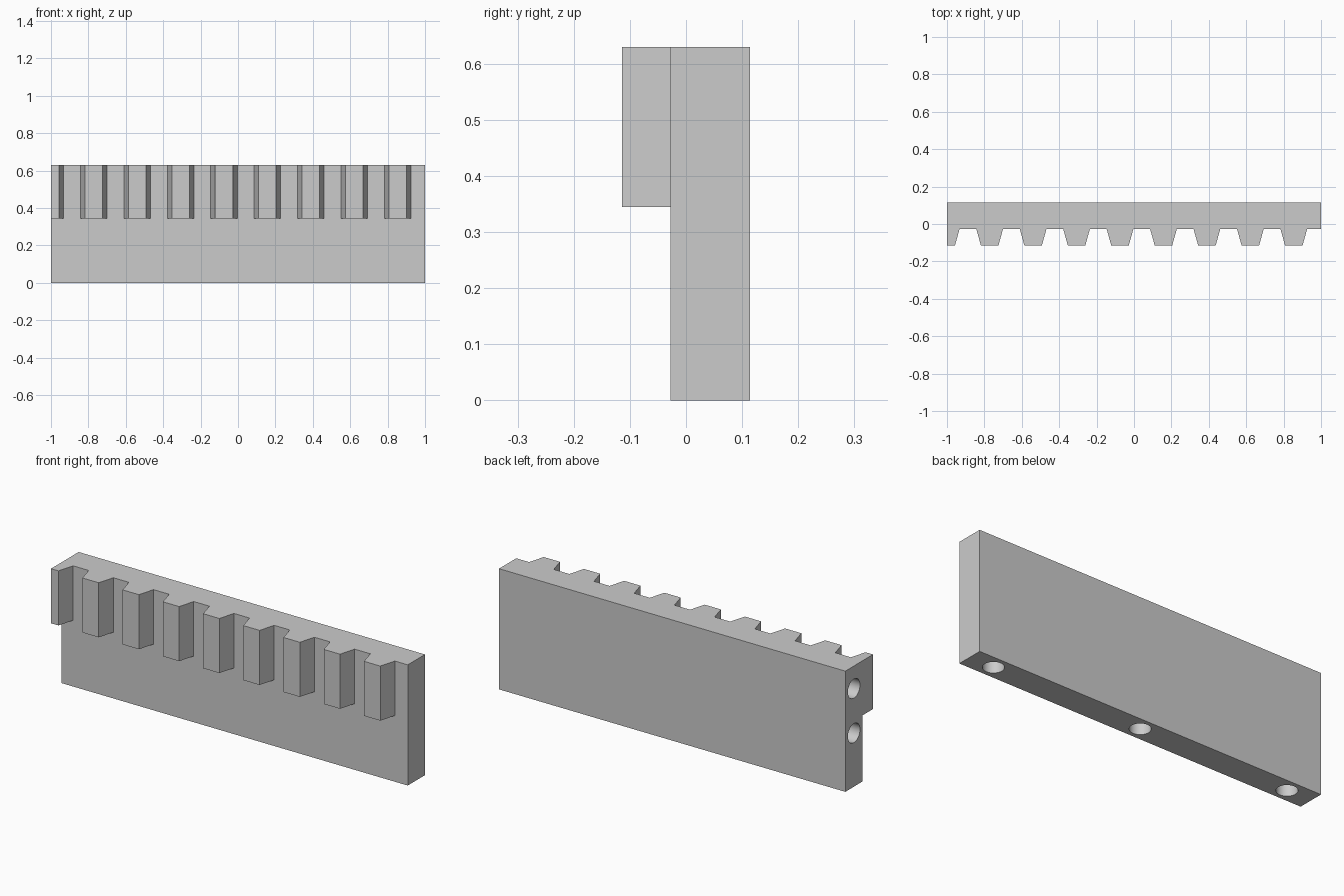
import bpy, bmesh, math
from mathutils import Matrix

cube = bpy.data.objects.get("Cube")
if cube:
    bpy.data.objects.remove(cube, do_unlink=True)

# Overall sizes
BACK, FACE, TIP = 0.114, -0.028, -0.114
TOP, TOOTH_BASE = 0.63, 0.345
PITCH, FIRST_TOOTH = 0.2323, -1.004
HOLE_R, HOLE_DEPTH = 0.05, 0.2
MID_Y = (BACK + FACE) / 2

grey = bpy.data.materials.new("plain grey")
grey.use_nodes = True
colour = (0.6, 0.6, 0.6, 1)
grey.diffuse_color = colour
grey.node_tree.nodes["Principled BSDF"].inputs["Base Color"].default_value = colour


def add_object(name, bm):
    bmesh.ops.recalc_face_normals(bm, faces=bm.faces)
    mesh = bpy.data.meshes.new(name)
    bm.to_mesh(mesh)
    bm.free()
    mesh.materials.append(grey)
    obj = bpy.data.objects.new(name, mesh)
    bpy.context.collection.objects.link(obj)
    return obj


def prism(name, outline, z0, z1):
    """Extrude a plan outline from z0 up to z1."""
    bm = bmesh.new()
    face = bm.faces.new([bm.verts.new((x, y, z0)) for x, y in outline])
    new = bmesh.ops.extrude_face_region(bm, geom=[face])["geom"]
    verts = [v for v in new if isinstance(v, bmesh.types.BMVert)]
    bmesh.ops.translate(bm, vec=(0, 0, z1 - z0), verts=verts)
    return add_object(name, bm)


def drill(name, location, rotation):
    """Cylinder cutter centred on the surface it enters."""
    bm = bmesh.new()
    bmesh.ops.create_cone(bm, cap_ends=True, segments=40, radius1=HOLE_R,
                          radius2=HOLE_R, depth=2 * HOLE_DEPTH,
                          matrix=Matrix.Translation(location) @ rotation)
    return add_object(name, bm)


def combine(body, tool, operation):
    """Apply a boolean and discard the helper."""
    tool.hide_render = True
    mod = body.modifiers.new(operation, 'BOOLEAN')
    mod.operation, mod.solver, mod.object = operation, 'EXACT', tool
    bpy.ops.object.modifier_apply(modifier=mod.name)
    bpy.data.objects.remove(tool, do_unlink=True)


# Backing bar
rack = prism("toothed_rack", [(-1, FACE), (1, FACE), (1, BACK), (-1, BACK)], 0, TOP)
bpy.context.view_layer.objects.active = rack
rack.select_set(True)

# Row of tapered teeth, the first one cut off by the end of the bar
root = [(-0.071, FACE), (0.071, FACE)]
tooth = [(-0.071, MID_Y)] + root[:1] + [(-0.047, TIP), (0.047, TIP)] + root[1:] + [(0.071, MID_Y)]
half_tooth = [(0.004, MID_Y), (0.004, TIP)] + tooth[3:]
for i in range(9):
    centre = FIRST_TOOTH + i * PITCH
    outline = [(centre + x, y) for x, y in (tooth if i else half_tooth)]
    combine(rack, prism("tooth", outline, TOOTH_BASE, TOP), 'UNION')

# Round holes in the underside and in one end
for x in (-0.86, 0, 0.86):
    combine(rack, drill("bottom_hole", (x, MID_Y, 0), Matrix()), 'DIFFERENCE')
for z in (0.28, 0.512):
    turn = Matrix.Rotation(math.pi / 2, 4, 'Y')
    combine(rack, drill("end_hole", (-1, MID_Y, z), turn), 'DIFFERENCE')

# Merge coplanar faces and smooth only the hole walls
bm = bmesh.new()
bm.from_mesh(rack.data)
bmesh.ops.remove_doubles(bm, verts=bm.verts, dist=0.0001)
bmesh.ops.dissolve_limit(bm, angle_limit=math.radians(1), verts=bm.verts, edges=bm.edges)
bm.to_mesh(rack.data)
bm.free()
bpy.ops.object.shade_smooth_by_angle(angle=math.radians(30))
